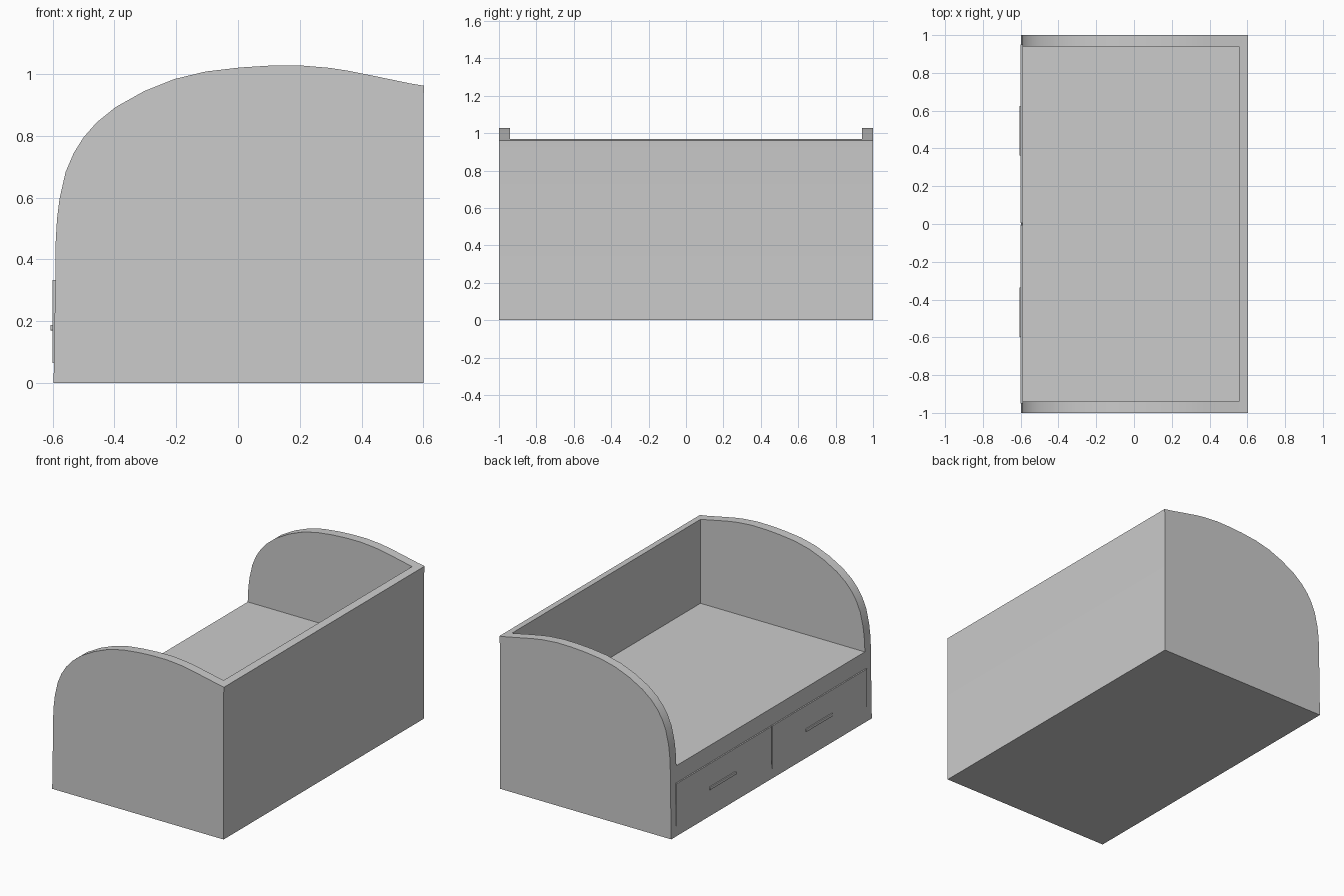
import bpy
import bmesh
from mathutils import Vector

cube = bpy.data.objects.get("Cube")
if cube:
    bpy.data.objects.remove(cube, do_unlink=True)

grey = bpy.data.materials.new("plain_grey")
grey.use_nodes = True
grey.diffuse_color = (0.6, 0.6, 0.6, 1)
grey.node_tree.nodes["Principled BSDF"].inputs["Base Color"].default_value = grey.diffuse_color


def prism(name, profile, y0, y1):
    """Extrude an x-z outline along y."""
    bm = bmesh.new()
    face = bm.faces.new([bm.verts.new((x, y0, z)) for x, z in profile])
    new = bmesh.ops.extrude_face_region(bm, geom=[face])["geom"]
    verts = [v for v in new if isinstance(v, bmesh.types.BMVert)]
    bmesh.ops.translate(bm, verts=verts, vec=Vector((0, y1 - y0, 0)))
    bmesh.ops.recalc_face_normals(bm, faces=bm.faces)
    mesh = bpy.data.meshes.new(name)
    bm.to_mesh(mesh)
    bm.free()
    mesh.materials.append(grey)
    obj = bpy.data.objects.new(name, mesh)
    bpy.context.collection.objects.link(obj)
    return obj


def box(name, x0, x1, y0, y1, z0, z1):
    return prism(name, [(x0, z0), (x1, z0), (x1, z1), (x0, z1)], y0, y1)


def select(obj):
    bpy.ops.object.select_all(action='DESELECT')
    obj.select_set(True)
    bpy.context.view_layer.objects.active = obj


# Body: curved side outline, full width
outline = [
    (0.6, 0), (0.6, 0.92), (0.603, 0.962), (0.555, 0.97), (0.425, 0.997),
    (0.36, 1.01), (0.296, 1.02), (0.2, 1.028), (0.1, 1.027), (0.005, 1.021),
    (-0.105, 1.008), (-0.205, 0.984), (-0.303, 0.945), (-0.396, 0.893),
    (-0.458, 0.843), (-0.5, 0.795), (-0.532, 0.744), (-0.558, 0.683),
    (-0.578, 0.595), (-0.586, 0.53), (-0.59, 0.46), (-0.592, 0.3), (-0.597, 0),
]
body = prism("bed_body", outline, -1, 1)

# Hollow out the space above the seat, leaving the sides and back wall
cutter = box("hollow_cutter", -1, 0.557, -0.94, 0.94, 0.44, 2)
cutter.hide_render = True
hollow = body.modifiers.new("hollow", 'BOOLEAN')
hollow.operation = 'DIFFERENCE'
hollow.solver = 'EXACT'
hollow.object = cutter
select(body)
bpy.ops.object.modifier_apply(modifier=hollow.name)
bpy.data.objects.remove(cutter, do_unlink=True)
bpy.ops.object.shade_smooth_by_angle()

# Two drawer fronts, each with a bar handle
for side, y0, y1, grip in (("left", 0.005, 0.95, 0.493), ("right", -0.95, -0.005, -0.467)):
    box("drawer_front_" + side, -0.6, -0.585, y0, y1, 0.065, 0.333)
    handle = box("drawer_handle_" + side, -0.607, -0.595, grip - 0.131, grip + 0.131, 0.17, 0.188)
    bevel = handle.modifiers.new("soft_edges", 'BEVEL')
    bevel.width = 0.002
    bevel.segments = 2
